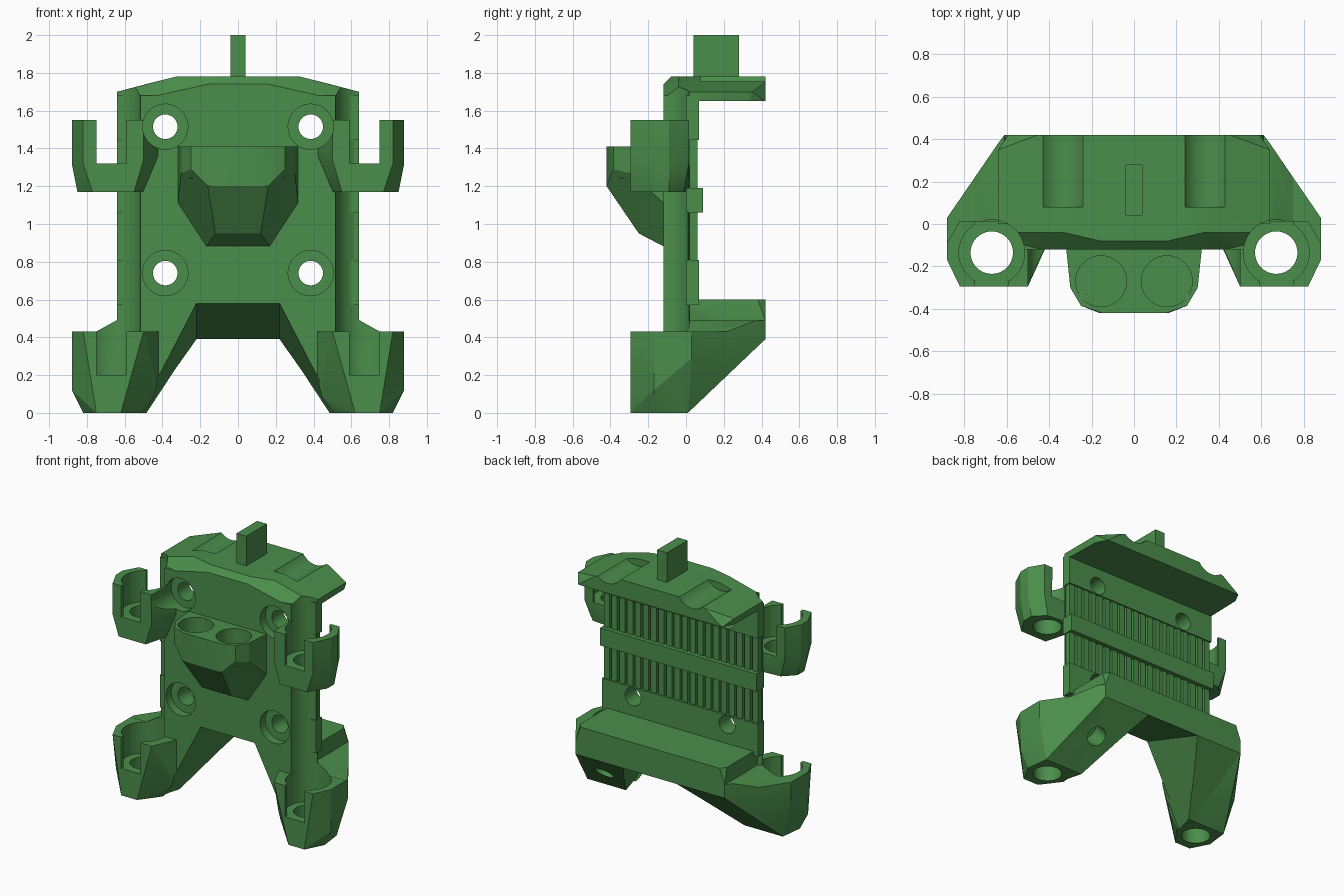
import bpy, bmesh, math
from mathutils import Vector

green = bpy.data.materials.new("green")
green.diffuse_color = (0.07, 0.27, 0.07, 1)


def finish(name, bm):
    bmesh.ops.recalc_face_normals(bm, faces=bm.faces[:])
    me = bpy.data.meshes.new(name)
    bm.to_mesh(me)
    bm.free()
    me.materials.append(green)
    ob = bpy.data.objects.new(name, me)
    bpy.context.collection.objects.link(ob)
    return ob


def hull(name, pts, both=False):
    """Convex solid round the points; both=True adds the points mirrored in x."""
    if both:
        pts = list(pts) + [(-x, y, z) for x, y, z in pts]
    bm = bmesh.new()
    for p in pts:
        bm.verts.new(p)
    bmesh.ops.convex_hull(bm, input=bm.verts[:])
    bmesh.ops.delete(bm, geom=[v for v in bm.verts if not v.link_faces], context='VERTS')
    bmesh.ops.dissolve_limit(bm, angle_limit=0.02, verts=bm.verts[:], edges=bm.edges[:])
    return finish(name, bm)


def box(name, x0, x1, y0, y1, z0, z1):
    return hull(name, [(x, y, z) for x in (x0, x1) for y in (y0, y1) for z in (z0, z1)])


def rod(name, a, b, r, n=40):
    a, b = Vector(a), Vector(b)
    bm = bmesh.new()
    bmesh.ops.create_cone(bm, cap_ends=True, segments=n, radius1=r, radius2=r, depth=(b - a).length)
    bm.transform(((b - a).to_track_quat('Z', 'Y')).to_matrix().to_4x4())
    bmesh.ops.translate(bm, vec=(a + b) / 2, verts=bm.verts[:])
    return finish(name, bm)


def cut(ob, *cutters):
    for c in cutters:
        m = ob.modifiers.new("cut", 'BOOLEAN')
        m.operation, m.solver, m.object = 'DIFFERENCE', 'EXACT', c
        bpy.context.view_layer.update()
        dg = bpy.context.evaluated_depsgraph_get()
        me = bpy.data.meshes.new_from_object(ob.evaluated_get(dg))
        ob.modifiers.clear()
        ob.data = me
        bpy.data.objects.remove(c)


RX, RY = 0.67, -0.135          # tube axis beside the plate
SIDES = (-1, 1)


def tube(s, r, z0, z1):
    return rod("cutter", (s * RX, RY, z0), (s * RX, RY, z1), r)


def screw(s, z, r, y0, y1):
    return rod("cutter", (s * 0.385, y0, z), (s * 0.385, y1, z), r, 32)


def arch():
    """Sloping gap between the legs, run a little past its front and back."""
    pts = []
    for x0, z0, x1, z1 in ((0.22, 0.58, 0.22, 0.39), (0.53, -0.025, 0.45, -0.215)):
        for t in (-0.04, 1.1):
            pts.append((x0 + (x1 - x0) * t, -0.12 + 0.54 * t, z0 + (z1 - z0) * t))
    return hull("cutter", pts, True)


# Main plate with thicker bands on its back
plate = box("plate", -0.64, 0.64, -0.12, 0.02, 0.42, 1.68)
bands = [box("upper_band", -0.64, 0.64, 0.0, 0.07, 1.445, 1.68),
         box("lower_band", -0.64, 0.64, 0.0, 0.07, 0.57, 0.81)]
middle_bar = box("middle_bar", -0.64, 0.64, 0.0, 0.09, 1.06, 1.19)
cut(plate, arch())
for s in SIDES:
    cut(plate, tube(s, 0.155, 0.2, 2.1))
    for z, band in ((1.515, bands[0]), (0.74, bands[1])):
        cut(plate, screw(s, z, 0.12, -0.4, -0.06), screw(s, z, 0.065, -0.2, 0.2))
        cut(band, screw(s, z, 0.065, -0.2, 0.2))

# Two rows of upright ribs on the back
for z0, z1 in ((1.19, 1.445), (0.81, 1.06)):
    for i in range(20):
        x = -0.608 + i * 0.064
        box("rib", x - 0.023, x + 0.023, 0.01, 0.06, z0, z1)

# Top cap with two shallow rounded grooves, and the tab on it
cap = hull("top_cap", [
    (0.16, -0.08, 1.78), (0.33, -0.04, 1.78), (0.33, 0.42, 1.78), (0.54, -0.04, 1.725),
    (0.64, -0.04, 1.70), (0.64, 0.35, 1.70), (0.45, 0.42, 1.75), (0.59, 0.42, 1.65),
    (0.16, -0.12, 1.74), (0.52, -0.12, 1.66), (0.52, -0.12, 1.65), (0.64, -0.06, 1.65),
    (0.63, 0.34, 1.65)], True)
for s in SIDES:
    cut(cap, tube(s, 0.155, 1.2, 2.1),
        rod("cutter", (s * 0.345, 0.08, 1.85), (s * 0.345, 0.6, 1.85), 0.127))
box("top_tab", -0.04, 0.04, 0.04, 0.28, 1.74, 2.0)

# Front pocket with two round wells
pocket = hull("front_pocket", [
    (0.32, -0.11, 1.41), (0.30, -0.30, 1.41), (0.25, -0.385, 1.41), (0.15, -0.42, 1.41),
    (0.16, -0.42, 1.20), (0.25, -0.385, 1.29), (0.30, -0.30, 1.27), (0.32, -0.11, 1.105),
    (0.12, -0.25, 0.95), (0.17, -0.11, 0.877)], True)
for s in SIDES:
    cut(pocket, rod("cutter", (s * 0.155, -0.27, 1.24), (s * 0.155, -0.27, 1.6), 0.12))

# Lower shelf, hollowed by the sloping arch
shelf = hull("lower_shelf", [
    (0.60, -0.12, 0.60), (0.60, 0.38, 0.60), (0.57, 0.42, 0.60), (0.61, 0.42, 0.49),
    (0.61, 0.42, 0.39), (0.51, 0.01, 0.0), (0.51, -0.12, 0.0)], True)
cut(shelf, arch())
for s in SIDES:
    cut(shelf, tube(s, 0.155, 0.2, 0.9), tube(s, 0.10, -0.1, 0.9))

for s in SIDES:
    side = "right" if s > 0 else "left"

    # Lower leg: tube socket in front, running back up to the shelf
    leg = hull(side + "_leg", [(s * x, y, z) for x, y, z in (
        (0.42, -0.12, 0.43), (0.50, -0.295, 0.43), (0.82, -0.295, 0.43), (0.88, -0.17, 0.43),
        (0.88, 0.03, 0.43), (0.88, -0.17, 0.12), (0.88, 0.03, 0.29), (0.42, -0.12, 0.10),
        (0.42, 0.10, 0.10), (0.62, -0.295, 0.0), (0.75, -0.295, 0.0), (0.82, -0.16, 0.0),
        (0.80, 0.01, 0.0), (0.51, 0.01, 0.0), (0.51, -0.15, 0.0), (0.61, 0.42, 0.39),
        (0.61, 0.42, 0.49), (0.64, 0.38, 0.49), (0.64, 0.02, 0.49), (0.46, 0.38, 0.40))])
    cut(leg, arch(), tube(s, 0.155, 0.2, 0.9), tube(s, 0.10, -0.1, 0.9),
        box("cutter", s * 0.59, s * 0.75, -0.5, RY, 0.2, 0.9),
        box("cutter", s * 0.3, s * 1.0, -0.5, -0.0, 0.43, 0.9),
        hull("cutter", [(s * x, y, z) for y in (-0.5, 0.6) for x, z in (
            (0.64, 0.492), (0.75, 0.431), (1.0, 0.431), (1.0, 0.8), (0.64, 0.8))]))
    # Blind hole in one sloping underside
    if s > 0:
        for part in (leg, shelf):
            cut(part, rod("cutter", (0.52, 0.11, 0.31), (0.52, 0.31, 0.10), 0.07, 28))

    # Upper tube clip, open at the front and back
    clip = hull(side + "_clip", [(s * x, y, z) for x, y, z in (
        (0.42, -0.11, 1.55), (0.50, -0.295, 1.55), (0.82, -0.295, 1.55), (0.88, -0.17, 1.55),
        (0.88, -0.09, 1.55), (0.82, 0.015, 1.55), (0.50, 0.015, 1.55), (0.42, -0.11, 1.36),
        (0.50, -0.295, 1.34), (0.82, -0.295, 1.32), (0.88, -0.17, 1.32), (0.88, -0.09, 1.32),
        (0.82, 0.015, 1.32), (0.50, -0.11, 1.17), (0.55, -0.295, 1.17), (0.77, -0.295, 1.17),
        (0.85, -0.17, 1.17), (0.85, -0.09, 1.17), (0.77, -0.01, 1.17), (0.52, 0.01, 1.17))])
    cut(clip, tube(s, 0.155, 1.32, 1.9), tube(s, 0.10, 1.0, 1.9),
        box("cutter", s * 0.59, s * 0.75, -0.5, 0.3, 1.32, 1.9),
        screw(s, 1.515, 0.12, -0.5, -0.05), screw(s, 1.515, 0.065, -0.2, 0.2))

# Smooth the round surfaces, keep the edges sharp
bpy.ops.object.select_all(action='SELECT')
bpy.context.view_layer.objects.active = plate
bpy.ops.object.shade_smooth_by_angle(angle=math.radians(20))
